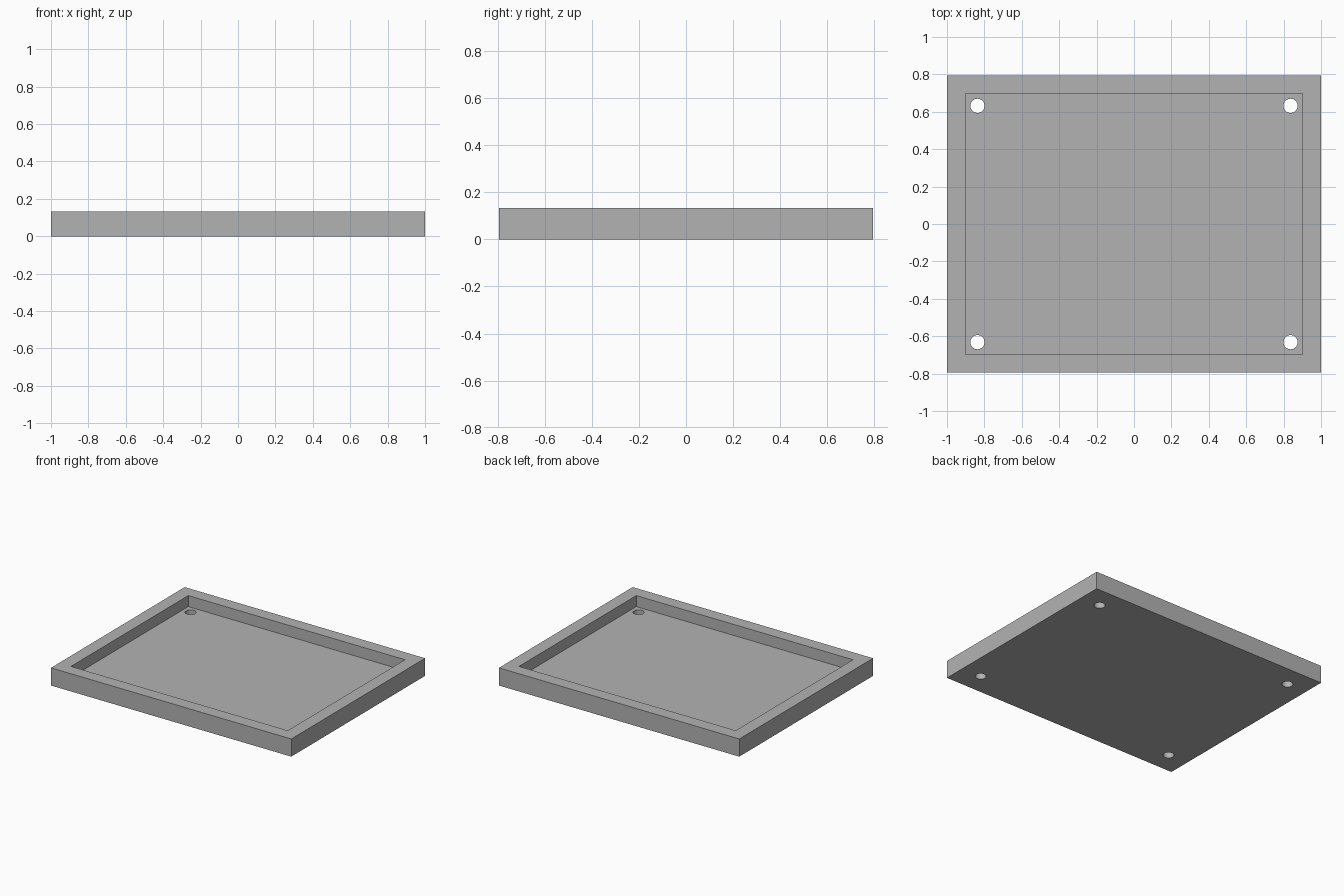
import bpy

if "Cube" in bpy.data.objects:
    bpy.data.objects.remove(bpy.data.objects["Cube"])

HX, HY, H = 1.0, 0.795, 0.133      # outer half sizes and height
WALL, FLOOR = 0.098, 0.05          # rim width and floor thickness
HOLE_X, HOLE_Y, HOLE_R = 0.837, 0.632, 0.038

grey = bpy.data.materials.new("plain grey")
grey.diffuse_color = (0.45, 0.45, 0.45, 1)
grey.use_nodes = True
grey.node_tree.nodes["Principled BSDF"].inputs["Base Color"].default_value = grey.diffuse_color


def box(name, hx, hy, z0, z1):
    bpy.ops.mesh.primitive_cube_add(size=1, location=(0, 0, (z0 + z1) / 2))
    ob = bpy.context.object
    ob.name = name
    ob.scale = (2 * hx, 2 * hy, z1 - z0)
    bpy.ops.object.transform_apply(location=True, rotation=False, scale=True)
    ob.data.materials.append(grey)
    return ob


def cut(target, cutter):
    mod = target.modifiers.new(cutter.name, 'BOOLEAN')
    mod.operation = 'DIFFERENCE'
    mod.solver = 'EXACT'
    mod.object = cutter
    bpy.context.view_layer.objects.active = target
    bpy.ops.object.modifier_apply(modifier=mod.name)
    bpy.data.objects.remove(cutter)


# Solid tray block with a recessed floor
tray = box("tray", HX, HY, 0, H)
cut(tray, box("recess_cutter", HX - WALL, HY - WALL, FLOOR, H + 0.1))

# Screw holes through the floor, one near each corner
for sx in (-1, 1):
    for sy in (-1, 1):
        bpy.ops.mesh.primitive_cylinder_add(
            vertices=32, radius=HOLE_R, depth=0.3,
            location=(sx * HOLE_X, sy * HOLE_Y, 0))
        hole = bpy.context.object
        hole.name = "hole_cutter"
        hole.data.materials.append(grey)
        cut(tray, hole)

# Smooth hole walls, sharp tray edges
bpy.ops.object.select_all(action='DESELECT')
tray.select_set(True)
bpy.context.view_layer.objects.active = tray
bpy.ops.object.shade_smooth_by_angle()
